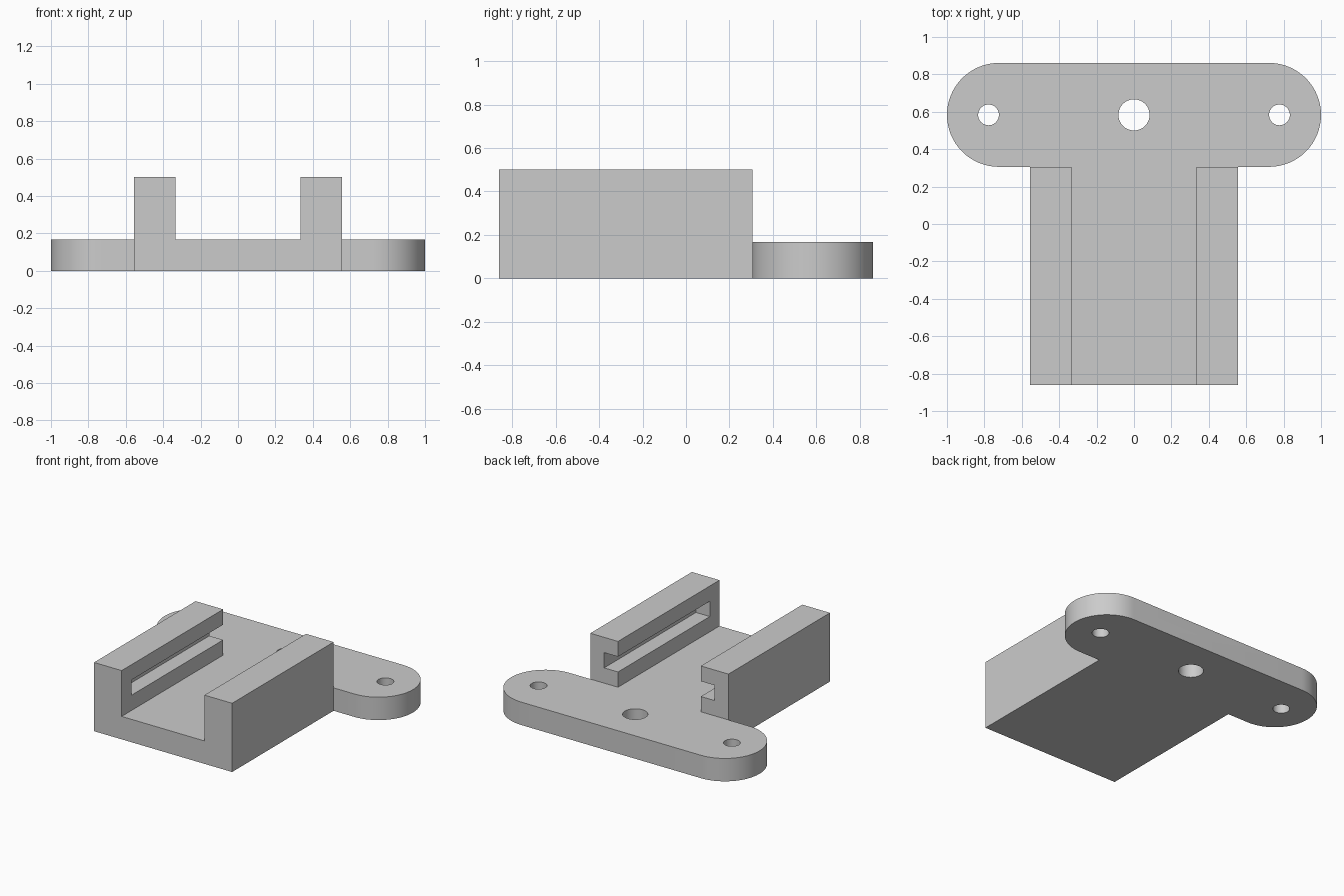
import bpy
import bmesh
from math import pi, sin, cos

if "Cube" in bpy.data.objects:
    bpy.data.objects.remove(bpy.data.objects["Cube"], do_unlink=True)

# Everything sits on one module: the full width is 18 modules
U = 1 / 9
FRONT, BACK = -7.75 * U, 7.75 * U
STEP = BACK - 5 * U              # where the channel meets the flange
HOLE_Y = BACK - 2.5 * U
FLOOR, TOP = 1.5 * U, 4.5 * U
INNER, OUTER = 3 * U, 5 * U      # faces of the channel walls

grey = bpy.data.materials.new("light_grey")
grey.use_nodes = True
colour = (0.6, 0.6, 0.6, 1)
grey.diffuse_color = colour
grey.node_tree.nodes["Principled BSDF"].inputs["Base Color"].default_value = colour


def arc(cx, cy, r, start, end, steps):
    """Points along an arc, both ends included."""
    angles = [start + (end - start) * i / steps for i in range(steps + 1)]
    return [(cx + r * cos(a), cy + r * sin(a)) for a in angles]


def rect(x0, x1, y0, y1):
    return [(x0, y0), (x1, y0), (x1, y1), (x0, y1)]


def prism(name, outline, z0, z1):
    """Upright solid from a counter-clockwise plan outline."""
    bm = bmesh.new()
    low = [bm.verts.new((x, y, z0)) for x, y in outline]
    high = [bm.verts.new((x, y, z1)) for x, y in outline]
    bm.faces.new(low[::-1])
    bm.faces.new(high)
    for i in range(len(low)):
        j = (i + 1) % len(low)
        bm.faces.new((low[i], low[j], high[j], high[i]))
    mesh = bpy.data.meshes.new(name)
    bm.to_mesh(mesh)
    bm.free()
    mesh.materials.append(grey)
    obj = bpy.data.objects.new(name, mesh)
    bpy.context.collection.objects.link(obj)
    return obj


# T-shaped block: channel at the front, round-ended flange at the back
end_x, end_r = 6.5 * U, 2.5 * U
right_end = arc(-end_x, HOLE_Y, end_r, pi / 2, 3 * pi / 2, 32)
left_end = arc(end_x, HOLE_Y, end_r, -pi / 2, pi / 2, 32)
right_end[-1], left_end[0] = (-end_x, STEP), (end_x, STEP)
outline = [(-OUTER, FRONT), (OUTER, FRONT), (OUTER, STEP)]
outline += left_end + right_end + [(-OUTER, STEP)]
bracket = prism("slotted_bracket", outline, 0, TOP)

# Clear the space above the flange and between the walls
cutters = [
    prism("flange_cutter", rect(-2, 2, STEP, 2), FLOOR, 1),
    prism("channel_cutter", rect(-INNER, INNER, -2, 2), FLOOR, 1),
]

# Slots in the inner wall faces, open at the back and stopped at the front
for side, x0, x1 in (("left", 2 * U, 4 * U), ("right", -4 * U, -2 * U)):
    cutters.append(prism(side + "_slot_cutter", rect(x0, x1, FRONT + U, 1),
                         FLOOR + U, FLOOR + 2 * U))

# Screw holes through the flange
for name, x, r in (("left", 7 * U, U / 2), ("centre", 0, 0.75 * U),
                   ("right", -7 * U, U / 2)):
    circle = arc(x, HOLE_Y, r, 0, 2 * pi, 48)[:-1]
    cutters.append(prism(name + "_hole_cutter", circle, -1, 1))

bpy.ops.object.select_all(action="DESELECT")
bracket.select_set(True)
bpy.context.view_layer.objects.active = bracket
for cutter in cutters:
    cut = bracket.modifiers.new(cutter.name, "BOOLEAN")
    cut.operation = "DIFFERENCE"
    cut.solver = "EXACT"
    cut.object = cutter
    bpy.ops.object.modifier_apply(modifier=cut.name)
    bpy.data.objects.remove(cutter, do_unlink=True)

bpy.ops.object.shade_smooth_by_angle()
